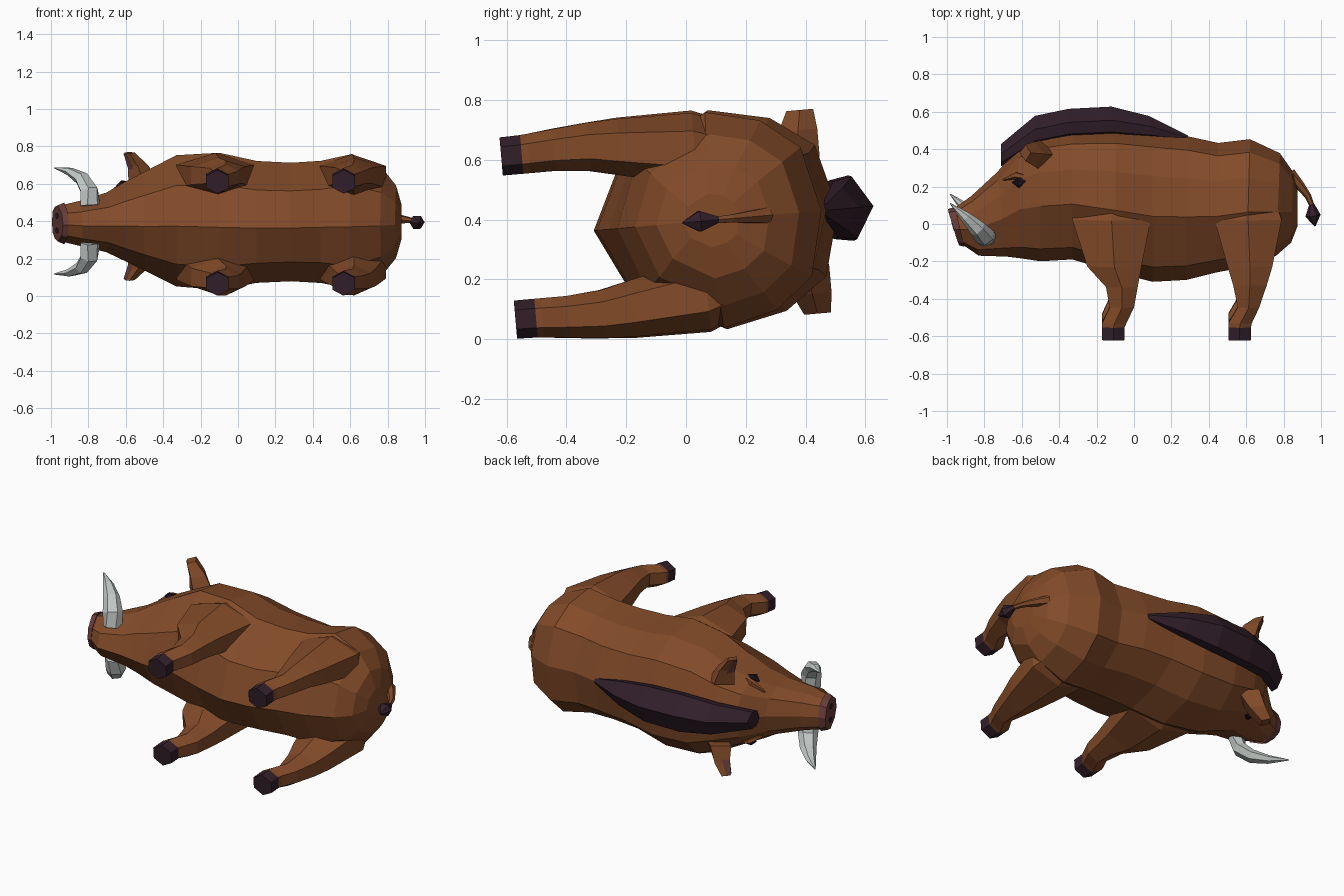
import bpy, bmesh
from math import sin, cos, pi, radians
from mathutils import Vector

if "Cube" in bpy.data.objects:
    bpy.data.objects.remove(bpy.data.objects["Cube"])

TILT = radians(5)      # the animal lies on its side, rolled slightly


def world(x, w, v):
    """x along the body, w sideways, v towards the back of the animal."""
    return Vector((x, v * cos(TILT) - w * sin(TILT),
                   0.39 + v * sin(TILT) + w * cos(TILT)))


def material(name, rgb):
    m = bpy.data.materials.new(name)
    m.diffuse_color = (*rgb, 1)
    m.use_nodes = True
    m.node_tree.nodes["Principled BSDF"].inputs["Base Color"].default_value = m.diffuse_color
    return m


BROWN = material("brown hide", (0.225, 0.07, 0.022))
DARK = material("dark bristle", (0.032, 0.014, 0.023))
PINK = material("snout pink", (0.14, 0.046, 0.042))
IVORY = material("tusk ivory", (0.54, 0.58, 0.56))
EYE = material("eye dark", (0.012, 0.006, 0.012))


def loft(name, rings, mats, pick=None):
    """Skin rings of (x, w, v) points; pick(strip number) gives a material slot."""
    bm = bmesh.new()
    loops = [[bm.verts.new(world(*p)) for p in ring] for ring in rings]
    n = len(loops[0])
    for i, (a, b) in enumerate(zip(loops, loops[1:])):
        for k in range(n):
            f = bm.faces.new((a[k], a[(k + 1) % n], b[(k + 1) % n], b[k]))
            f.material_index = pick(i) if pick else 0
    for loop, i in ((loops[0], 0), (loops[-1], len(rings) - 2)):
        f = bm.faces.new(loop)
        f.material_index = pick(i) if pick else 0
    bmesh.ops.recalc_face_normals(bm, faces=bm.faces)
    me = bpy.data.meshes.new(name)
    bm.to_mesh(me)
    bm.free()
    for m in mats:
        me.materials.append(m)
    ob = bpy.data.objects.new(name, me)
    bpy.context.collection.objects.link(ob)
    return ob


# Body: ten-sided sections (x top, v top, x bottom, v bottom, half width)
HALF = [(0, 1), (.6, .85), (.88, .48), (1, -.05), (.6, -.76), (0, -1)]
SECTION = HALF + [(-w, v) for w, v in HALF[4:0:-1]]


def section(xt, vt, xb, vb, hw):
    return [(xb + (xt - xb) * (v + 1) / 2, w * hw, vb + (vt - vb) * (v + 1) / 2)
            for w, v in SECTION]


body = [(-.96, .085, -.91, -.115, .1), (-.87, .15, -.83, -.17, .12),
        (-.73, .28, -.68, -.175, .16), (-.62, .41, -.6, -.185, .21),
        (-.5, .47, -.5, -.2, .265), (-.33, .5, -.33, -.19, .352),
        (-.1, .51, -.1, -.26, .368), (.1, .49, .1, -.31, .327),
        (.29, .47, .28, -.3, .318), (.45, .435, .44, -.26, .328),
        (.62, .455, .6, -.23, .362), (.78, .38, .76, -.17, .29),
        (.85, .28, .84, -.1, .195), (.875, .18, .875, -.01, .09)]
loft("body", [section(*s) for s in body], [BROWN])

# Snout disc with two nostril plates
loft("snout", [section(-.995, .08, -.935, -.115, .097),
               section(-.955, .092, -.905, -.122, .112)], [PINK])
for s in (1, -1):
    disc = [(.016 * cos(k * pi / 3), .026 * sin(k * pi / 3)) for k in range(6)]
    loft("nostril", [[(-.966 + d - .3 * q, s * .04 + p, -.01 + q) for p, q in disc]
                     for d in (-.004, .003)], [DARK])

# Crest of bristles: (x, v top, v bottom, half width)
crest = [(-.71, .43, .31, .05), (-.53, .58, .42, .09), (-.35, .618, .46, .11),
         (-.12, .63, .47, .105), (.08, .58, .46, .07), (.29, .475, .45, .015)]
loft("crest", [[(x, w * h, b + (t - b) * k) for w, k in
                ((0, 1), (1, .6), (.9, .2), (0, 0), (-.9, .2), (-1, .6))]
               for x, t, b, h in crest], [DARK])

# Legs: six-sided rings (v, x front, x back, inner w, outer w), hoof first
front = [(-.597, -.17, -.05, .21, .338), (-.528, -.17, -.05, .21, .34),
         (-.505, -.17, -.04, .21, .342), (-.42, -.13, 0, .21, .352),
         (-.31, -.15, .02, .2, .362), (-.2, -.25, .04, .175, .37),
         (.05, -.33, .09, .12, .372), (.3, -.25, .03, .1, .27)]
back = [(-.597, .505, .625, .21, .338), (-.528, .505, .625, .21, .34),
        (-.505, .505, .63, .21, .342), (-.42, .555, .67, .21, .35),
        (-.3, .53, .71, .2, .362), (-.2, .5, .74, .175, .366),
        (.05, .43, .79, .12, .364), (.28, .5, .7, .1, .27)]


def leg_ring(s, v, x0, x1, wi, wo):
    c, h = (wi + wo) / 2, (wo - wi) / 2
    return [(x0 if a < 0 else x1 if a > 0 else (x0 + x1) / 2, s * (c + b * h), v)
            for a, b in ((0, 1), (1, .5), (1, -.5), (0, -1), (-1, -.5), (-1, .5))]


def tube(name, path, mats, side=1, n=6, turn=0):
    """Tube along (x, w, v, radius, w radius) stations, rings facing the path."""
    rings = []
    for i, (x, w, v, r, rw) in enumerate(path):
        a, b = path[max(i - 1, 0)], path[min(i + 1, len(path) - 1)]
        d = Vector((b[0] - a[0], b[1] - a[1], b[2] - a[2])).normalized()
        u = Vector((d.z, 0, -d.x)).normalized()
        q = d.cross(u)
        angles = [2 * pi * k / n + turn for k in range(n)]
        pts = [Vector((x, w, v)) + u * r * cos(t) + q * rw * sin(t) for t in angles]
        rings.append([(p.x, side * p.y, p.z) for p in pts])
    return loft(name, rings, mats)


for s, label in ((1, "left"), (-1, "right")):
    for kind, rings in (("front", front), ("back", back)):
        loft(f"{label}_{kind}_leg", [leg_ring(s, *r) for r in rings],
             [BROWN, DARK], lambda i: 1 if i == 0 else 0)

    # Curved tusk
    tube(f"{label}_tusk", [(-.79, .1, -.07, .056, .042), (-.795, .18, -.055, .056, .042),
                           (-.835, .24, -.005, .046, .036), (-.9, .272, .06, .03, .022),
                           (-.982, .285, .135, .003, .003)], [IVORY], s)

    # Ear: flattened frustum leaning forwards, pink inside
    def ear_ring(x, w, v, a, b):
        return [(x - a, s * w, v), (x, s * w, v + b), (x + a, s * w, v), (x, s * w, v - b)]
    loft(f"{label}_ear", [ear_ring(-.5, .18, .385, .085, .08),
                          ear_ring(-.535, .275, .4, .055, .065),
                          ear_ring(-.58, .342, .412, .028, .045)], [BROWN])
    loft(f"{label}_ear_lining", [[(-.587, s * .255, .395), (-.56, s * .255, .435),
                                  (-.56, s * .255, .36)],
                                 [(-.612, s * .336, .412), (-.597, s * .336, .436),
                                  (-.597, s * .336, .388)]], [PINK])

    # Eye and brow
    tube(f"{label}_eye", [(-.65, .178, .24, .004, .004), (-.617, .19, .235, .027, .02),
                          (-.58, .2, .248, .004, .004)], [EYE], s)
    tube(f"{label}_brow", [(-.7, .13, .25, .006, .006), (-.63, .172, .275, .02, .018),
                           (-.53, .2, .26, .008, .008)], [BROWN], s, 5)

# Tail with dark tuft
tube("tail", [(.83, 0, .27, .035, .03), (.885, 0, .21, .025, .022),
              (.93, 0, .15, .018, .015), (.96, 0, .08, .012, .012)], [BROWN])
tube("tail_tuft", [(.95, 0, .11, .012, .012), (.957, 0, .045, .041, .04),
                   (.968, 0, -.012, .003, .003)], [DARK])
